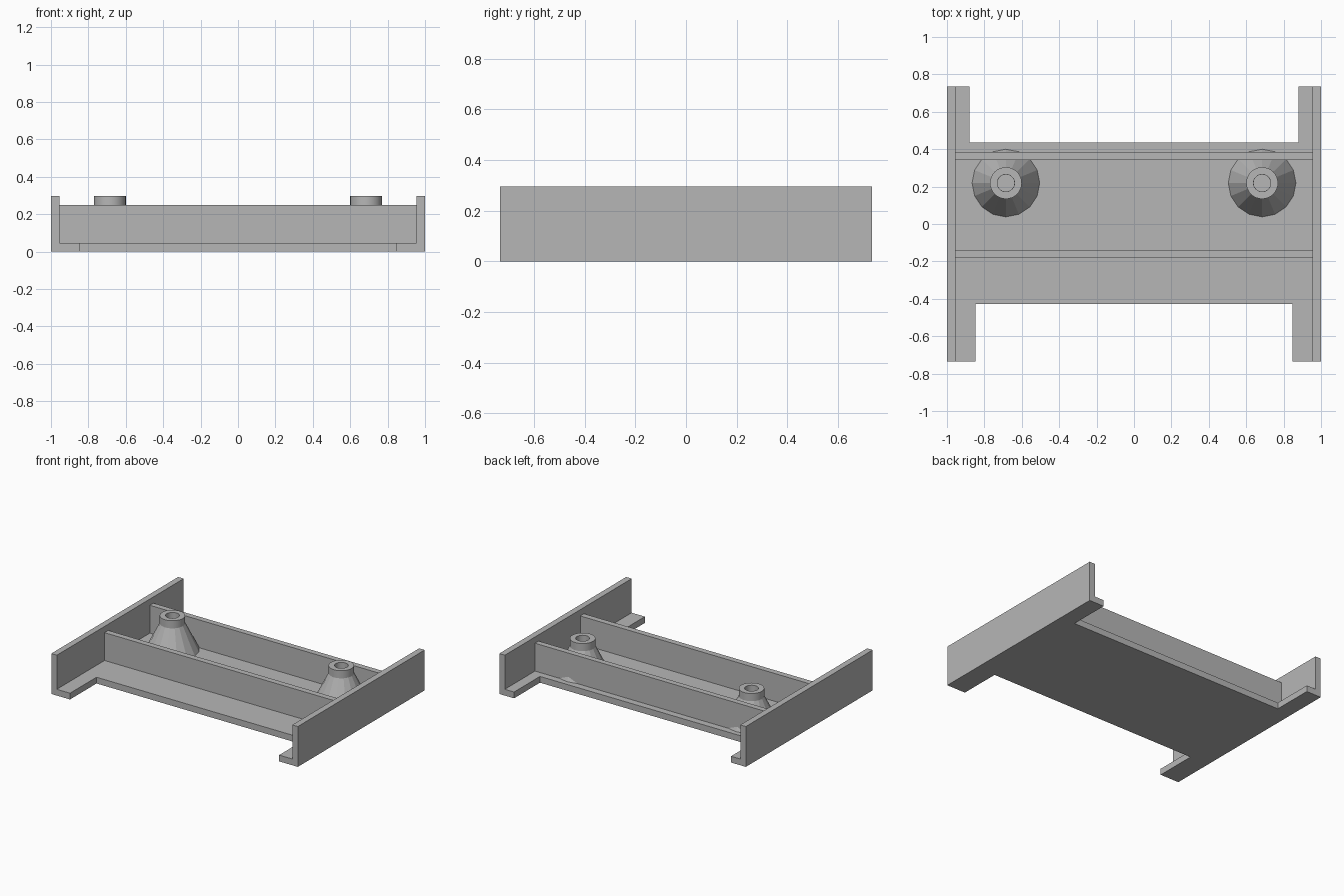
import bpy, bmesh, math

if "Cube" in bpy.data.objects:
    bpy.data.objects.remove(bpy.data.objects["Cube"])

grey = bpy.data.materials.new("plain grey")
grey.diffuse_color = (0.47, 0.47, 0.47, 1)
grey.use_nodes = True
grey.node_tree.nodes["Principled BSDF"].inputs["Base Color"].default_value = grey.diffuse_color

HALF_LENGTH = 0.735   # half the side wall length (y)
INNER = 0.955         # inner face of the side walls (x)
FLOOR = 0.046         # floor thickness
RIB_TOP = 0.25
TOP = 0.296


def finish(name, bm):
    bmesh.ops.recalc_face_normals(bm, faces=bm.faces[:])
    mesh = bpy.data.meshes.new(name)
    bm.to_mesh(mesh)
    bm.free()
    mesh.materials.append(grey)
    obj = bpy.data.objects.new(name, mesh)
    bpy.context.collection.objects.link(obj)
    return obj


def extrude_outline(name, points, z0, z1):
    bm = bmesh.new()
    face = bm.faces.new([bm.verts.new((x, y, z0)) for x, y in points])
    moved = bmesh.ops.extrude_face_region(bm, geom=[face])["geom"]
    verts = [g for g in moved if isinstance(g, bmesh.types.BMVert)]
    bmesh.ops.translate(bm, verts=verts, vec=(0, 0, z1 - z0))
    return finish(name, bm)


def block(name, x0, x1, y0, y1, z0, z1):
    return extrude_outline(name, [(x0, y0), (x1, y0), (x1, y1), (x0, y1)], z0, z1)


def revolve(name, profile, cx, cy, sides):
    """Stack rings of (radius, z) and close both ends."""
    bm = bmesh.new()
    rings = []
    for r, z in profile:
        rings.append([bm.verts.new((cx + r * math.cos(a), cy + r * math.sin(a), z))
                      for a in (2 * math.pi * i / sides for i in range(sides))])
    for low, high in zip(rings, rings[1:]):
        for i in range(sides):
            j = (i + 1) % sides
            bm.faces.new((low[i], low[j], high[j], high[i]))
    bm.faces.new(rings[0])
    bm.faces.new(rings[-1])
    return finish(name, bm)


# Floor plate with notches cut from its front and back edges
right_half = [(0.848, -HALF_LENGTH), (1, -HALF_LENGTH), (1, HALF_LENGTH), (0.88, HALF_LENGTH)]
right_half = [(0.848, -0.428)] + right_half + [(0.88, 0.435)]
extrude_outline("floor_plate", right_half + [(-x, y) for x, y in reversed(right_half)], 0, FLOOR)

# Cross ribs between the side walls
block("front_rib", -INNER, INNER, -0.182, -0.139, FLOOR, RIB_TOP)
block("back_rib", -INNER, INNER, 0.343, 0.385, FLOOR, RIB_TOP)

for side, label in ((-1, "left"), (1, "right")):
    # Side wall
    xs = sorted((side * INNER, side))
    block(label + "_wall", *xs, -HALF_LENGTH, HALF_LENGTH, FLOOR, TOP)
    # Faceted cone boss and its round neck, with a blind screw hole
    cx, cy = side * 0.685, 0.219
    revolve(label + "_boss_cone", [(0.046, FLOOR), (0.181, FLOOR), (0.085, 0.24), (0.046, 0.24),
                                   (0.046, FLOOR + 0.001)], cx, cy, 16)
    neck = revolve(label + "_boss_neck", [(0.046, 0.24), (0.085, 0.24), (0.085, TOP),
                                          (0.046, TOP), (0.046, 0.239)], cx, cy, 32)
    # Open the neck through to the hole below
    bm = bmesh.new()
    bm.from_mesh(neck.data)
    caps = [f for f in bm.faces if len(f.verts) > 4]
    bmesh.ops.delete(bm, geom=caps, context="FACES")
    bm.to_mesh(neck.data)
    bm.free()
    bpy.context.view_layer.objects.active = neck
    neck.select_set(True)
    bpy.ops.object.shade_smooth_by_angle(angle=math.radians(30))
    neck.select_set(False)
